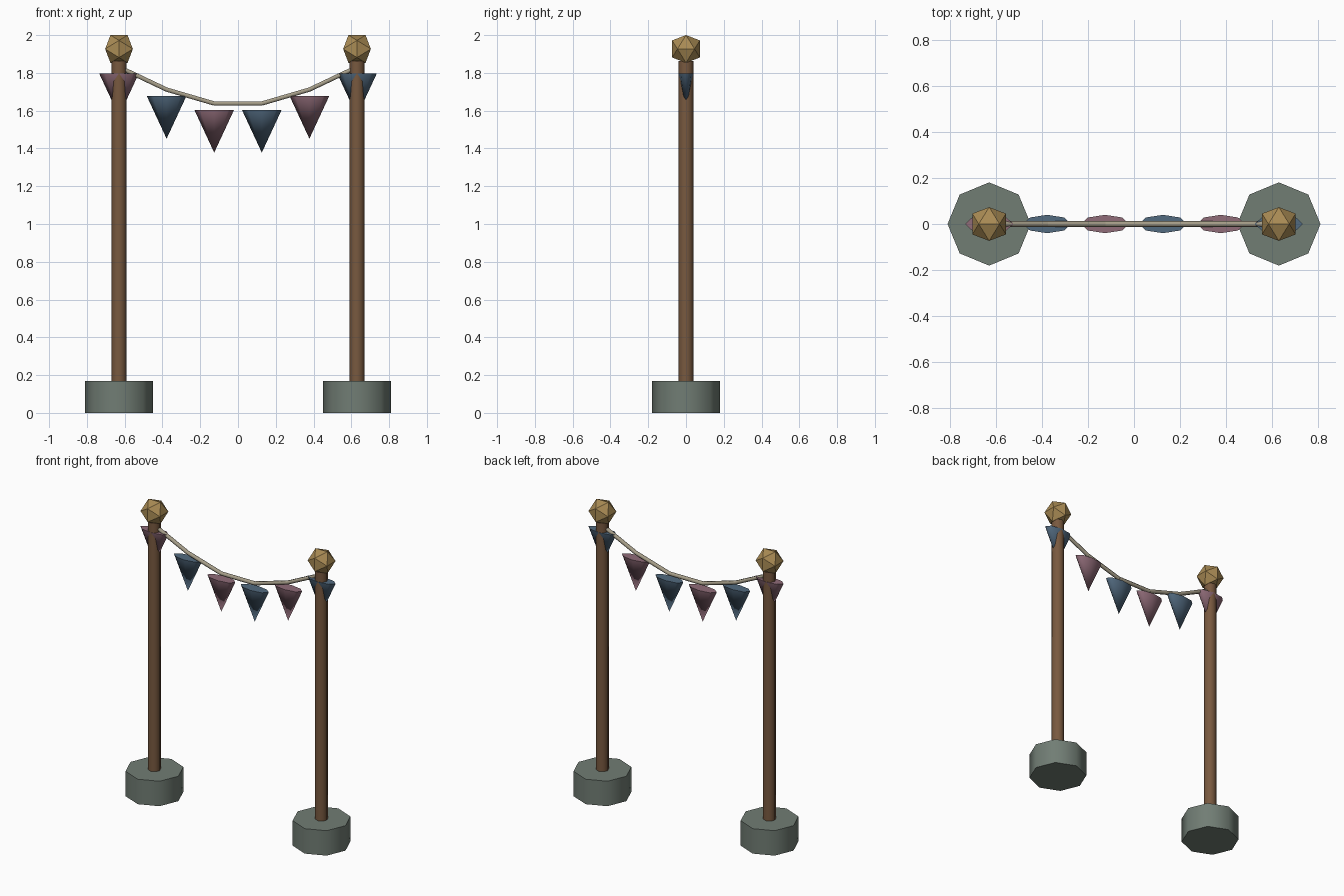
import bpy, bmesh, math
from mathutils import Vector, Matrix

if "Cube" in bpy.data.objects:
    bpy.data.objects.remove(bpy.data.objects["Cube"])


def material(name, rgb):
    m = bpy.data.materials.new(name)
    m.diffuse_color = (*rgb, 1)
    m.use_nodes = True
    m.node_tree.nodes["Principled BSDF"].inputs["Base Color"].default_value = m.diffuse_color
    return m


STONE = material("stone", (0.165, 0.205, 0.175))
WOOD = material("wood", (0.19, 0.10, 0.05))
BRASS = material("brass", (0.40, 0.26, 0.09))
ROPE = material("rope", (0.38, 0.34, 0.25))
PINK = material("pink_cloth", (0.28, 0.15, 0.19))
BLUE = material("blue_cloth", (0.085, 0.145, 0.215))


def finish(bm, name, mat, loc=(0, 0, 0)):
    bmesh.ops.recalc_face_normals(bm, faces=bm.faces)
    mesh = bpy.data.meshes.new(name)
    bm.to_mesh(mesh)
    bm.free()
    mesh.materials.append(mat)
    obj = bpy.data.objects.new(name, mesh)
    obj.location = loc
    bpy.context.collection.objects.link(obj)
    return obj


def rod(name, a, b, r_a, r_b, sides, mat, flatten=1.0):
    """Smooth-sided, flat-capped cylinder or cone from point a to point b."""
    a, b = Vector(a), Vector(b)
    bm = bmesh.new()
    bmesh.ops.create_cone(bm, cap_ends=True, segments=sides, radius1=r_a,
                          radius2=r_b, depth=(b - a).length)
    for f in bm.faces:
        f.smooth = len(f.verts) <= 4
    turn = Vector((0, 0, 1)).rotation_difference(b - a).to_matrix().to_4x4()
    squash = Matrix.Diagonal((1, flatten, 1, 1))
    bmesh.ops.transform(bm, matrix=squash @ turn, verts=bm.verts)
    return finish(bm, name, mat, (a + b) / 2)


def finial(name, loc, half):
    """Icosahedron resting on an edge: hull of three golden rectangles."""
    short = half / ((1 + math.sqrt(5)) / 2)
    bm = bmesh.new()
    for s in (-short, short):
        for h in (-half, half):
            for co in ((s, 0, h), (0, h, s), (h, s, 0)):
                bm.verts.new(co)
    bmesh.ops.convex_hull(bm, input=bm.verts)
    return finish(bm, name, BRASS, loc)


# Posts with stone bases and faceted finials
HALF_SPAN = 0.63
for side, x in (("left", -HALF_SPAN), ("right", HALF_SPAN)):
    rod(side + "_base", (x, 0, 0), (x, 0, 0.17), 0.181, 0.181, 8, STONE)
    rod(side + "_post", (x, 0, 0.02), (x, 0, 1.863), 0.04, 0.04, 8, WOOD)
    finial(side + "_finial", (x, 0, 1.9267), 0.0733)

# Sagging rope made of straight lengths
COUNT = 6
points = []
for i in range(COUNT):
    t = i / (COUNT - 1)
    points.append(Vector((HALF_SPAN * (2 * t - 1), 0,
                          1.831 - 0.203 * math.sin(math.pi * t))))
for i in range(COUNT - 1):
    rod(f"rope_{i + 1}", points[i], points[i + 1], 0.013, 0.013, 6, ROPE)

# Flattened cone pennants, point down, alternating colours
for i, p in enumerate(points):
    top = p - Vector((0, 0, 0.034))
    tip = top - Vector((0, 0, 0.226))
    rod(f"pennant_{i + 1}", tip, top, 0, 0.105, 8, BLUE if i % 2 else PINK,
        flatten=0.38)
